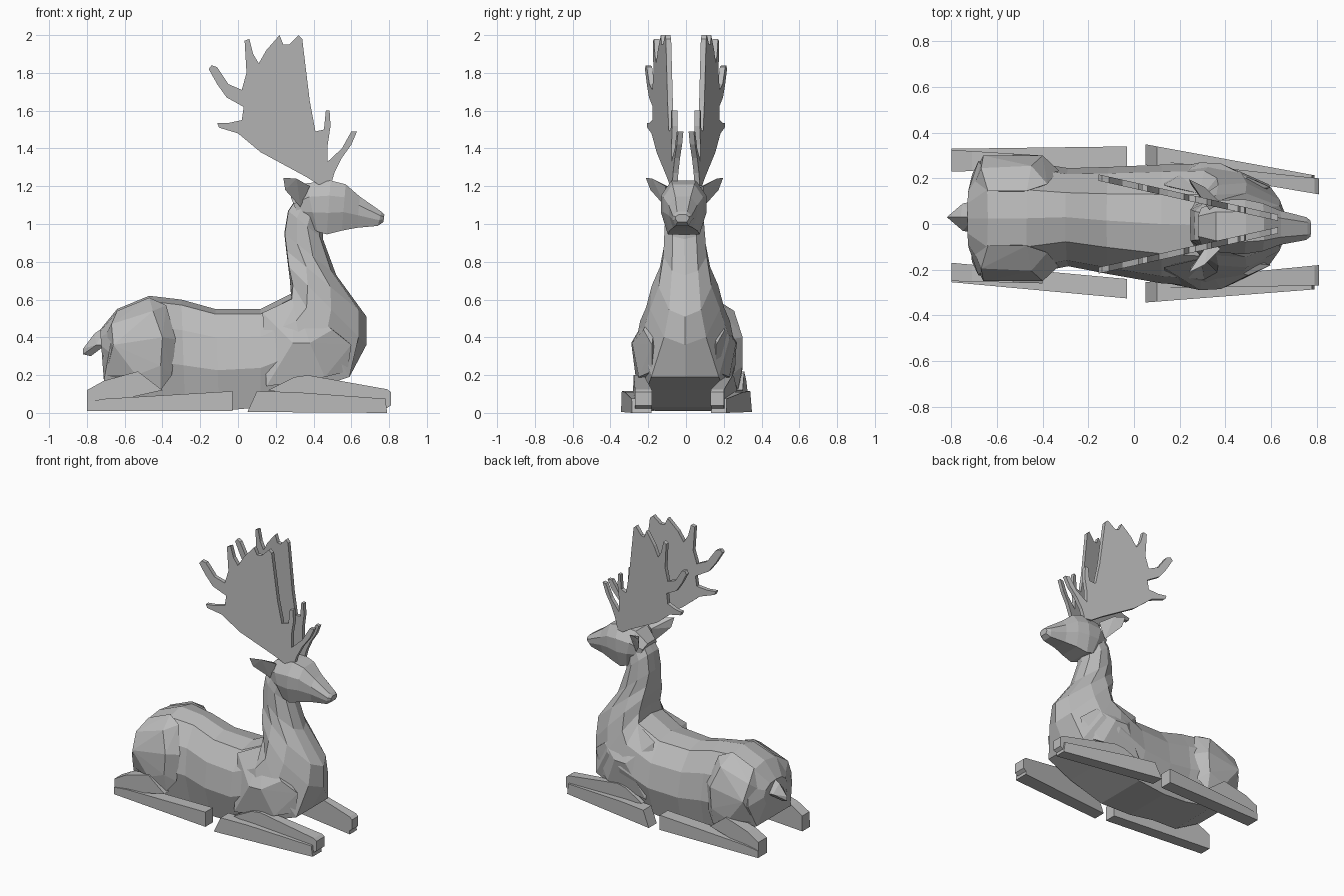
import bpy
import bmesh

default = bpy.data.objects.get("Cube")
if default:
    bpy.data.objects.remove(default, do_unlink=True)

# Single matte grey
stone = bpy.data.materials.new("stone grey")
GREY = (0.5, 0.5, 0.5, 1)
stone.diffuse_color = GREY
stone.use_nodes = True
stone.node_tree.nodes["Principled BSDF"].inputs["Base Color"].default_value = GREY


def finish(name, bm):
    """Turn a bmesh into a flat-shaded object."""
    bmesh.ops.recalc_face_normals(bm, faces=bm.faces)
    mesh = bpy.data.meshes.new(name)
    bm.to_mesh(mesh)
    bm.free()
    mesh.materials.append(stone)
    obj = bpy.data.objects.new(name, mesh)
    bpy.context.collection.objects.link(obj)


def hull(name, points):
    """Faceted solid wrapped around a few corner points."""
    bm = bmesh.new()
    for p in points:
        bm.verts.new(p)
    result = bmesh.ops.convex_hull(bm, input=bm.verts)
    loose = [g for g in result["geom_interior"] if isinstance(g, bmesh.types.BMVert)]
    bmesh.ops.delete(bm, geom=loose, context="VERTS")
    finish(name, bm)


def loft(name, rings):
    """Skin rings given as (top point, bottom point, half width, centre y, half profile)."""
    bm = bmesh.new()
    loops = []
    for (tx, tz), (bx, bz), width, cy, profile in rings:
        around = profile + [(-s, h) for s, h in profile[-2:0:-1]]
        loops.append([bm.verts.new((bx + (tx - bx) * h, cy + s * width, bz + (tz - bz) * h))
                      for s, h in around])
    for a, b in zip(loops, loops[1:]):
        for i in range(len(a)):
            j = (i + 1) % len(a)
            bm.faces.new((a[i], a[j], b[j], b[i]))
    bm.faces.new(loops[0])
    bm.faces.new(loops[-1])
    finish(name, bm)


def limb(name, outline, inner, outer):
    """Tapered slab: outline in x, z; inner and outer give y as functions of x."""
    hull(name, [(x, f(x), z) for x, z in outline for f in (inner, outer)])


def line(x0, y0, x1, y1):
    return lambda x: y0 + (y1 - y0) * (x - x0) / (x1 - x0)


# Half cross-sections as (sideways, upward) fractions
BARREL = [(0, 1), (.5, .95), (.88, .72), (1, .4), (.76, 0), (0, 0)]
NECK = [(0, 1), (.6, .99), (.95, .75), (1, .45), (.6, .1), (0, 0)]
HEAD = [(0, 1), (.55, 1), (1, .72), (1, .4), (.7, 0), (0, 0)]

# Torso running from the rump to the chest and up the neck
loft("body", [
    ((-.73, .44), (-.72, .3), .13, .025, BARREL),
    ((-.64, .55), (-.71, .17), .25, .025, BARREL),
    ((-.47, .62), (-.5, .05), .25, .025, BARREL),
    ((-.3, .6), (-.28, .02), .215, .03, BARREL),
    ((-.12, .55), (-.1, .01), .235, .015, BARREL),
    ((.12, .55), (.12, .03), .26, 0, BARREL),
    ((.28, .63), (.38, .12), .27, -.005, BARREL),
    ((.275, .7), (.59, .19), .235, -.005, BARREL),
    ((.265, .78), (.68, .36), .185, -.005, NECK),
    ((.255, .86), (.68, .51), .14, -.005, NECK),
    ((.245, .95), (.52, .73), .115, -.005, NECK),
    ((.265, 1.07), (.45, .92), .105, -.008, NECK),
    ((.32, 1.15), (.45, 1.02), .09, -.01, NECK)])

# Head tapering to a blunt muzzle, turned very slightly aside
loft("head", [
    ((.28, 1.14), (.33, 1.02), .08, -.01, HEAD),
    ((.36, 1.215), (.42, .96), .115, -.01, HEAD),
    ((.49, 1.23), (.47, .945), .12, -.012, HEAD),
    ((.57, 1.21), (.55, .965), .105, -.014, HEAD),
    ((.645, 1.145), (.63, .98), .075, -.016, HEAD),
    ((.76, 1.065), (.74, .99), .05, -.02, HEAD),
    ((.775, 1.05), (.77, 1.01), .035, -.02, HEAD)])

# Short pointed tail
hull("tail", [(-.82, .03, .31), (-.82, .03, .34), (-.78, .03, .3), (-.75, .09, .36),
              (-.75, -.03, .36), (-.7, .1, .36), (-.7, -.04, .36), (-.7, .03, .46),
              (-.76, .03, .42)])

# Antler outline: palm with its tines, in x and z
ANTLER = [
    (.44, 1.2), (.36, 1.25), (.12, 1.38), (0, 1.48), (-.1, 1.51), (-.11, 1.535), (-.05, 1.535),
    (.02, 1.55), (.03, 1.62), (-.06, 1.67), (-.11, 1.74), (-.155, 1.82), (-.14, 1.84),
    (-.11, 1.83), (-.05, 1.74), (.02, 1.71), (.045, 1.8), (.035, 1.97), (.06, 1.98),
    (.08, 1.9), (.11, 1.85), (.15, 1.92), (.22, 2), (.24, 1.95), (.27, 1.95), (.32, 2),
    (.34, 1.98), (.38, 1.65), (.41, 1.49), (.455, 1.5), (.465, 1.6), (.485, 1.6),
    (.49, 1.52), (.475, 1.42), (.475, 1.33), (.55, 1.4), (.6, 1.49), (.63, 1.49),
    (.6, 1.42), (.55, 1.35), (.51, 1.27), (.49, 1.2)]


def antler(name, side):
    spread = line(-.14, .2, .62, .03)
    half = .014
    bm = bmesh.new()
    front, back = [[bm.verts.new((x, side * (spread(x) + d), z)) for x, z in ANTLER]
                   for d in (-half, half)]
    for i in range(len(front)):
        j = (i + 1) % len(front)
        bm.faces.new((front[i], front[j], back[j], back[i]))
    caps = [bm.faces.new(front), bm.faces.new(back)]
    bm.normal_update()
    bmesh.ops.triangulate(bm, faces=caps, ngon_method="EAR_CLIP")
    finish(name, bm)


for label, side in (("left", 1), ("right", -1)):
    def part(name, points, shift):
        hull(f"{label}_{name}", [(x, side * y + shift, z) for x, y, z in points])

    antler(f"{label}_antler", side)

    part("ear", [(.24, .205, 1.245), (.25, .18, 1.18), (.31, .17, 1.24), (.38, .1, 1.2),
                 (.33, .07, 1.19), (.33, .1, 1.09)], -.008)

    # Thigh blending into the spine and leaning with the twisted rump
    part("haunch", [(-.64, .12, .54), (-.47, .12, .61), (-.38, .15, .57), (-.72, .1, .38),
                    (-.67, .22, .47), (-.7, .2, .2), (-.66, .275, .36), (-.45, .23, .54),
                    (-.4, .275, .4), (-.33, .21, .39), (-.35, .22, .2), (-.41, .25, .12),
                    (-.41, .275, .25), (-.54, .27, .2), (-.5, .1, .3)], .025)

    # Upper foreleg lying close against the chest
    part("shoulder", [(.13, .18, .53), (.3, .14, .61), (.29, .28, .37), (.38, .275, .37),
                      (.5, .215, .44), (.6, .17, .36), (.58, .17, .22), (.15, .25, .14),
                      (.46, .24, .19), (.4, .1, .3)], -.01)

    # Folded hind leg
    if side > 0:
        inner, outer = line(-.78, .23, -.02, .25), line(-.78, .33, -.02, .34)
        shank = line(-.8, .325, -.4, .3)
    else:
        inner, outer = line(-.8, -.17, -.04, -.24), line(-.8, -.255, -.04, -.325)
        shank = line(-.8, -.25, -.4, -.26)
    limb(f"{label}_hind_foot", [(-.8, .01), (-.8, .06), (-.7, .075), (-.03, .115), (-.03, .01)],
         inner, outer)
    limb(f"{label}_hind_shank", [(-.8, .03), (-.8, .12), (-.71, .17), (-.53, .22), (-.4, .12),
                                 (-.68, .07)], inner, shank)

    # Folded front leg
    if side > 0:
        inner, outer = line(.1, .25, .81, .13), line(.1, .34, .81, .21)
        forearm = line(.16, .27, .81, .2)
    else:
        inner, outer = line(.1, -.25, .81, -.18), line(.1, -.34, .81, -.285)
        forearm = line(.16, -.28, .81, -.27)
    limb(f"{label}_front_foot", [(.05, .005), (.1, .115), (.3, .11), (.78, .075), (.79, 0)],
         inner, outer)
    limb(f"{label}_forearm", [(.16, .12), (.3, .19), (.37, .2), (.79, .125), (.81, .11),
                              (.81, .04), (.78, .02), (.3, .1)], inner, forearm)
